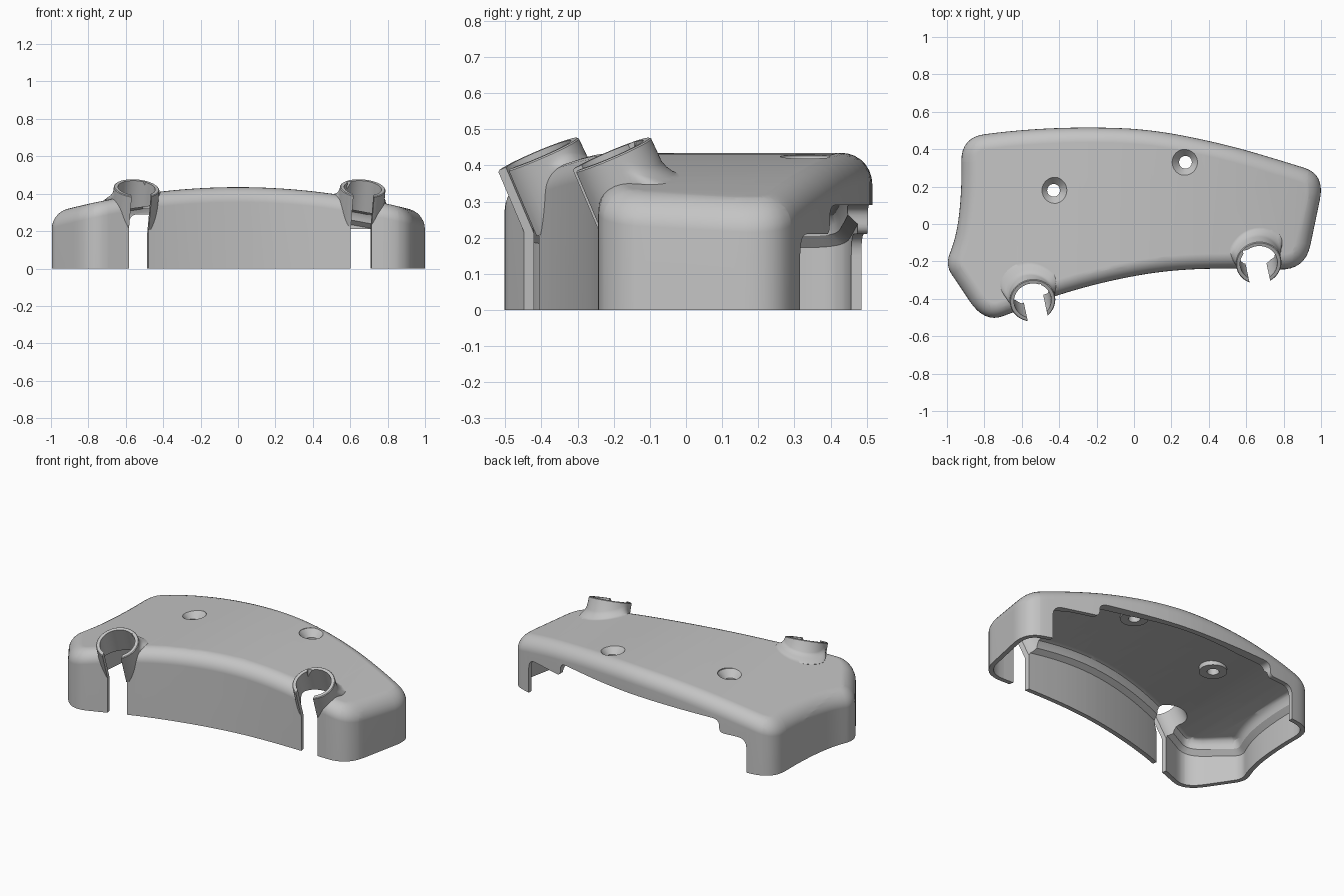
import bpy, bmesh, math
from mathutils import Matrix, Vector

cube = bpy.data.objects.get("Cube")
if cube:
    bpy.data.objects.remove(cube, do_unlink=True)

grey = bpy.data.materials.new("light grey")
grey.use_nodes = True
colour = (0.55, 0.55, 0.55, 1)
grey.diffuse_color = colour
grey.node_tree.nodes["Principled BSDF"].inputs["Base Color"].default_value = colour


def make(name, bm):
    """Turn a bmesh into a linked object with outward normals."""
    bmesh.ops.recalc_face_normals(bm, faces=bm.faces)
    mesh = bpy.data.meshes.new(name)
    bm.to_mesh(mesh)
    bm.free()
    mesh.materials.append(grey)
    obj = bpy.data.objects.new(name, mesh)
    bpy.context.collection.objects.link(obj)
    return obj


def combine(target, other, operation):
    """Apply a boolean and discard the tool object."""
    other.hide_render = True
    mod = target.modifiers.new("join", "BOOLEAN")
    mod.operation, mod.solver, mod.object = operation, "EXACT", other
    bpy.context.view_layer.objects.active = target
    bpy.ops.object.modifier_apply(modifier=mod.name)
    bpy.data.objects.remove(other, do_unlink=True)


def rounded(points, steps):
    """Closed loop; each point (x, y, reach) becomes a smooth bend."""
    loop = []
    for i, (x, y, reach) in enumerate(points):
        p = Vector((x, y))
        ends = []
        for q in (points[i - 1], points[(i + 1) % len(points)]):
            d = Vector(q[:2]) - p
            ends.append(p + d.normalized() * min(reach, d.length / 2))
        for k in range(steps + 1):
            t = k / steps
            c = ends[0] * (1 - t) ** 2 + p * 2 * t * (1 - t) + ends[1] * t * t
            if not loop or (c - loop[-1]).length > 1e-4:
                loop.append(c)
    if (loop[0] - loop[-1]).length < 1e-4:
        loop.pop()
    return loop


def loft(name, rings, finish=None):
    """Skin a stack of equal rings and cap both ends."""
    bm = bmesh.new()
    rows = [[bm.verts.new(p) for p in ring] for ring in rings]
    n = len(rows[0])
    for a, b in zip(rows, rows[1:]):
        for i in range(n):
            j = (i + 1) % n
            bm.faces.new((a[i], a[j], b[j], b[i]))
    bm.faces.new(rows[0])
    bm.faces.new(rows[-1])
    if finish:
        finish(bm)
    return make(name, bm)


def crown(bm):
    """Slice across the length, then bow the top down toward the ends."""
    for k in range(-12, 13):
        geom = bm.verts[:] + bm.edges[:] + bm.faces[:]
        bmesh.ops.bisect_plane(bm, geom=geom, dist=1e-5,
                               plane_co=(k * 0.0773 + 0.003, 0, 0), plane_no=(1, 0, 0))
    for v in bm.verts:
        v.co.z -= 0.14 * v.co.x ** 2 * min(1, max(0, (v.co.z - 0.1) / 0.15))


# Plan outline: back edge, right end, front edge, left end
G = 9.0
outline = rounded([
    (-.925, .464, .13), (-.6, .505, G), (-.25, .519, G), (.1, .506, G), (.5, .424, G),
    (.8, .335, G), (1.022, .265, .14), (.915, -.248, .14), (.55, -.235, G),
    (.2, -.245, G), (-.1, -.295, G), (-.4, -.375, G), (-.6, -.455, G),
    (-.8, -.53, .14), (-1.008, -.22, .06), (-.945, -.05, G), (-.92, .2, G)], 8)


def inset_ring(d, z):
    ring = []
    for i, p in enumerate(outline):
        t = (outline[(i + 1) % len(outline)] - outline[i - 1]).normalized()
        ring.append((p.x + t.y * d, p.y - t.x * d, z))
    return ring


# Cover body with a rounded top edge
R, TOP = 0.08, 0.435
profile = [(0, 0)]
for k in range(8):
    a = math.pi / 2 * k / 7
    profile.append((R * (1 - math.cos(a)), TOP - R + R * math.sin(a)))
cover = loft("cover", [inset_ring(d, z) for d, z in profile], crown)

# Hollow inside: thin walls, a sloping ledge high up and a thick ceiling
cavity = loft("cavity", [inset_ring(d, z) for d, z in (
    (.028, -.1), (.028, .285), (.055, .31), (.058, .335), (.068, .355),
    (.086, .365))], crown)


def turned(name, sections, matrix, sides=64):
    """Round part from (radius, height) sections; either may vary by angle."""
    rings = []
    for section in sections:
        ring = []
        for i in range(sides):
            a = 2 * math.pi * i / sides
            c, s = math.cos(a), math.sin(a)
            r, z = section(c, s) if callable(section) else section
            ring.append(matrix @ Vector((r * c, r * s, z)))
        rings.append(ring)
    return loft(name, rings)


def flare(extra, lift, depth, slope):
    """Collar section hugging the cover's top, widened on the rear side."""
    def section(c, s):
        w = min(1, max(0, (s + .1) / .7))
        w *= w * (3 - 2 * w)
        r = .122 + extra * w
        return r, depth * (lift - 1) - r * (.43 * max(0, s) + slope * c * w)
    return section


# Leaning collars, blended into the top behind
collars = [(-.542, -.41, .43, -.535), (.667, -.21, .43, .652)]
turn = math.radians(12)
frames = [Matrix.Translation(c[:3]) @ Matrix.Rotation(turn, 4, "Z")
          @ Matrix.Rotation(math.radians(23.5), 4, "X") for c in collars]
for frame, (x, y, z, _) in zip(frames, collars):
    depth = (z - TOP + .14 * x * x) / .917
    blend = [flare(e, h, depth, .28 * x) for e, h in (
        (.055, -.25), (.042, .02), (.022, .2), (.009, .45), (.002, .75))]
    collar = turned("collar", [(.122, -.2)] + blend + [(.122, -.004), (.118, 0)], frame)
    combine(cover, collar, "UNION")

# Screw bosses stay solid inside the cavity
screws = []
for x, y in ((-.43, .18), (.275, .33)):
    screws.append(Matrix.Translation((x, y, TOP - .14 * x * x)))
    boss = turned("boss", [(.08, -.09), (.08, .05)], screws[-1], 40)
    combine(cavity, boss, "DIFFERENCE")
combine(cover, cavity, "DIFFERENCE")

# Collar bores and the upright slots in front of them
for frame, (x, y, z, slot_x) in zip(frames, collars):
    bore = turned("bore", [(.1, -.36), (.1, .1)], frame)
    combine(cover, bore, "DIFFERENCE")
    bm = bmesh.new()
    bmesh.ops.create_cube(bm, size=1, matrix=Matrix.Translation((slot_x, y, .25))
                          @ Matrix.Rotation(turn, 4, "Z")
                          @ Matrix.Translation((0, -.12, 0))
                          @ Matrix.Diagonal((.11, .4, .7, 1)))
    combine(cover, make("slot", bm), "DIFFERENCE")

# Countersunk screw holes
for place in screws:
    hole = turned("screw_hole", [(.034, -.2), (.034, -.04), (.071, .002), (.071, .05)],
                  place, 40)
    combine(cover, hole, "DIFFERENCE")

# Stepped opening along the back wall
step = rounded([(-.755, -.1, .01), (-.755, .21, .06), (-.58, .21, .03), (-.58, .29, .05),
                (.585, .29, .05), (.585, .21, .03), (.86, .21, .06), (.86, -.1, .01)], 6)
opening = loft("back_opening", [[(p.x, y, p.y) for p in step] for y in (.12, .7)])
combine(cover, opening, "DIFFERENCE")

# Smooth finish with crisp edges
bpy.ops.object.select_all(action="DESELECT")
cover.select_set(True)
bpy.context.view_layer.objects.active = cover
bpy.ops.object.shade_smooth_by_angle(angle=math.radians(32))
finish = cover.modifiers.new("even shading", "WEIGHTED_NORMAL")
finish.keep_sharp = True
